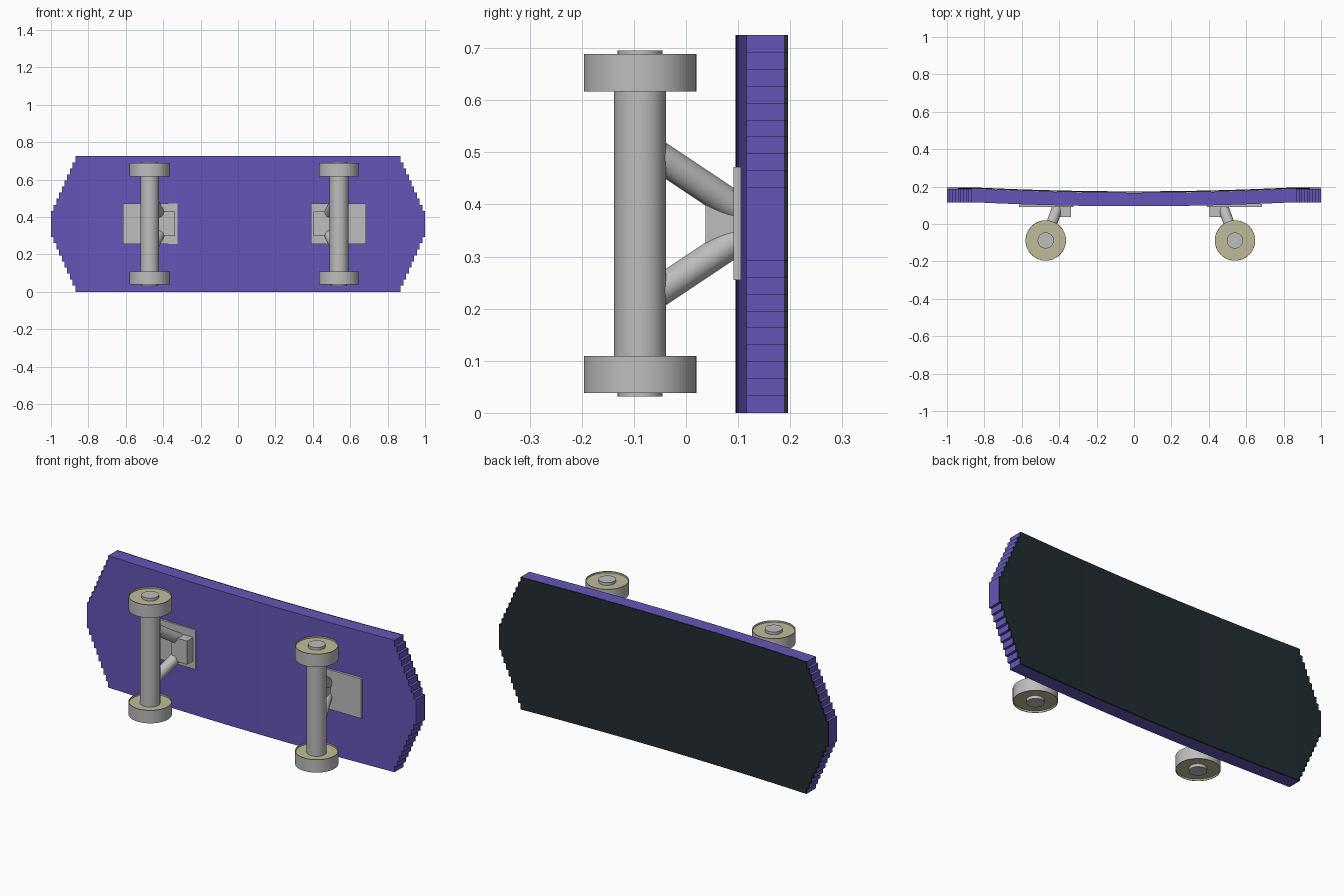
import bpy, bmesh, math
from mathutils import Vector

if "Cube" in bpy.data.objects:
    bpy.data.objects.remove(bpy.data.objects["Cube"])


def material(name, rgb):
    m = bpy.data.materials.new(name)
    m.diffuse_color = (*rgb, 1.0)
    m.use_nodes = True
    m.node_tree.nodes["Principled BSDF"].inputs["Base Color"].default_value = m.diffuse_color
    return m


PURPLE = material("purple paint", (0.127, 0.092, 0.480))
BLACK = material("black grip", (0.016, 0.025, 0.032))
GREY = material("grey metal", (0.51, 0.51, 0.51))
KHAKI = material("khaki wheel face", (0.53, 0.50, 0.32))

HEIGHT = 0.725      # deck width, standing on its edge
MID = HEIGHT / 2
AXLE_Y = -0.088


def finish(bm, name, mats, smooth=False):
    bmesh.ops.recalc_face_normals(bm, faces=bm.faces[:])
    mesh = bpy.data.meshes.new(name)
    bm.to_mesh(mesh)
    bm.free()
    for m in mats:
        mesh.materials.append(m)
    ob = bpy.data.objects.new(name, mesh)
    bpy.context.collection.objects.link(ob)
    if smooth:
        bpy.ops.object.select_all(action='DESELECT')
        ob.select_set(True)
        bpy.context.view_layer.objects.active = ob
        bpy.ops.object.shade_smooth_by_angle(angle=math.radians(35))
    return ob


def bow(x):
    # lengthwise curve of the board, flat past the trucks
    return 0.021 * min(1.0, abs(x) / 0.85) ** 2


def board(name, y0, y1, mat):
    # stepped quarter outline, mirrored to all four corners
    steps, dx, dz = 9, 0.13 / 9, 0.0325
    quarter = []
    for i in range(steps + 1):
        x = 0.87 + i * dx
        quarter += [(x, i * dz), (x, (i + 1) * dz)]
    quarter.pop()
    right = quarter + [(x, HEIGHT - z) for x, z in reversed(quarter)]
    outline = right + [(-x, z) for x, z in reversed(right)]
    bm = bmesh.new()
    bm.faces.new([bm.verts.new((x, y0, z)) for x, z in outline])
    # cut across the length so the board can bend
    for i in range(-13, 14):
        bmesh.ops.bisect_plane(bm, geom=bm.verts[:] + bm.edges[:] + bm.faces[:],
                               plane_co=(i * 0.065, 0, 0), plane_no=(1, 0, 0))
    ext = bmesh.ops.extrude_face_region(bm, geom=bm.faces[:])
    for v in ext["geom"]:
        if isinstance(v, bmesh.types.BMVert):
            v.co.y = y1
    for v in bm.verts:
        v.co.y += bow(v.co.x)
    return finish(bm, name, [mat])


def rod(name, a, b, r, mat=GREY):
    a, b = Vector(a), Vector(b)
    bm = bmesh.new()
    bmesh.ops.create_cone(bm, cap_ends=True, segments=40, radius1=r, radius2=r,
                          depth=(b - a).length)
    rot = (b - a).to_track_quat('Z', 'Y')
    for v in bm.verts:
        v.co = rot @ v.co + (a + b) / 2
    return finish(bm, name, [mat], True)


def wheel(name, x, z0, z1):
    # grey tread with slightly recessed khaki faces
    bm = bmesh.new()
    bmesh.ops.create_cone(bm, cap_ends=True, segments=48, radius1=0.108, radius2=0.108,
                          depth=z1 - z0)
    bmesh.ops.translate(bm, verts=bm.verts[:], vec=(x, AXLE_Y, (z0 + z1) / 2))
    bm.normal_update()
    for f in [f for f in bm.faces if abs(f.normal.z) > 0.9]:
        inward = -0.009 if f.normal.z > 0 else 0.009
        bmesh.ops.inset_region(bm, faces=[f], thickness=0.003)
        ext = bmesh.ops.extrude_discrete_faces(bm, faces=[f])
        cap = ext["faces"][0]
        bmesh.ops.translate(bm, verts=cap.verts[:], vec=(0, 0, inward))
    bm.normal_update()
    for f in bm.faces:
        f.material_index = 1 if abs(f.normal.z) > 0.9 else 0
    return finish(bm, name, [GREY, KHAKI], True)


def box(name, lo, hi):
    lo, hi = Vector(lo), Vector(hi)
    bm = bmesh.new()
    bmesh.ops.create_cube(bm, size=1)
    for v in bm.verts:
        v.co = Vector([c * s for c, s in zip(v.co, hi - lo)]) + (lo + hi) / 2
    return finish(bm, name, [GREY])


# deck and grip sheet
board("deck", 0.095, 0.167, PURPLE)
board("grip_sheet", 0.1675, 0.1745, BLACK)

# two trucks, mirrored about their own centre line
for side, label in ((-1, "left"), (1, "right")):
    def X(d):
        return 0.034 + side * d

    ax = X(0.506)
    rod(label + "_axle_housing", (ax, AXLE_Y, 0.10), (ax, AXLE_Y, 0.625), 0.05)
    rod(label + "_axle_pin", (ax, AXLE_Y, 0.031), (ax, AXLE_Y, 0.695), 0.043)
    wheel(label + "_lower_wheel", ax, 0.038, 0.109)
    wheel(label + "_upper_wheel", ax, 0.617, 0.689)
    # angled struts from the axle to the mounting plate
    for s, level in ((-1, "lower"), (1, "upper")):
        rod(label + "_" + level + "_strut", (ax, AXLE_Y, MID + s * 0.154),
            (X(0.44), 0.098, MID + s * 0.03), 0.029)
    # mounting plate and block
    xs = sorted((X(0.357), X(0.65)))
    box(label + "_mounting_plate", (xs[0], 0.091, 0.255), (xs[1], 0.106, 0.472))
    xs = sorted((X(0.370), X(0.465)))
    box(label + "_mounting_block", (xs[0], 0.037, 0.299), (xs[1], 0.095, 0.428))
